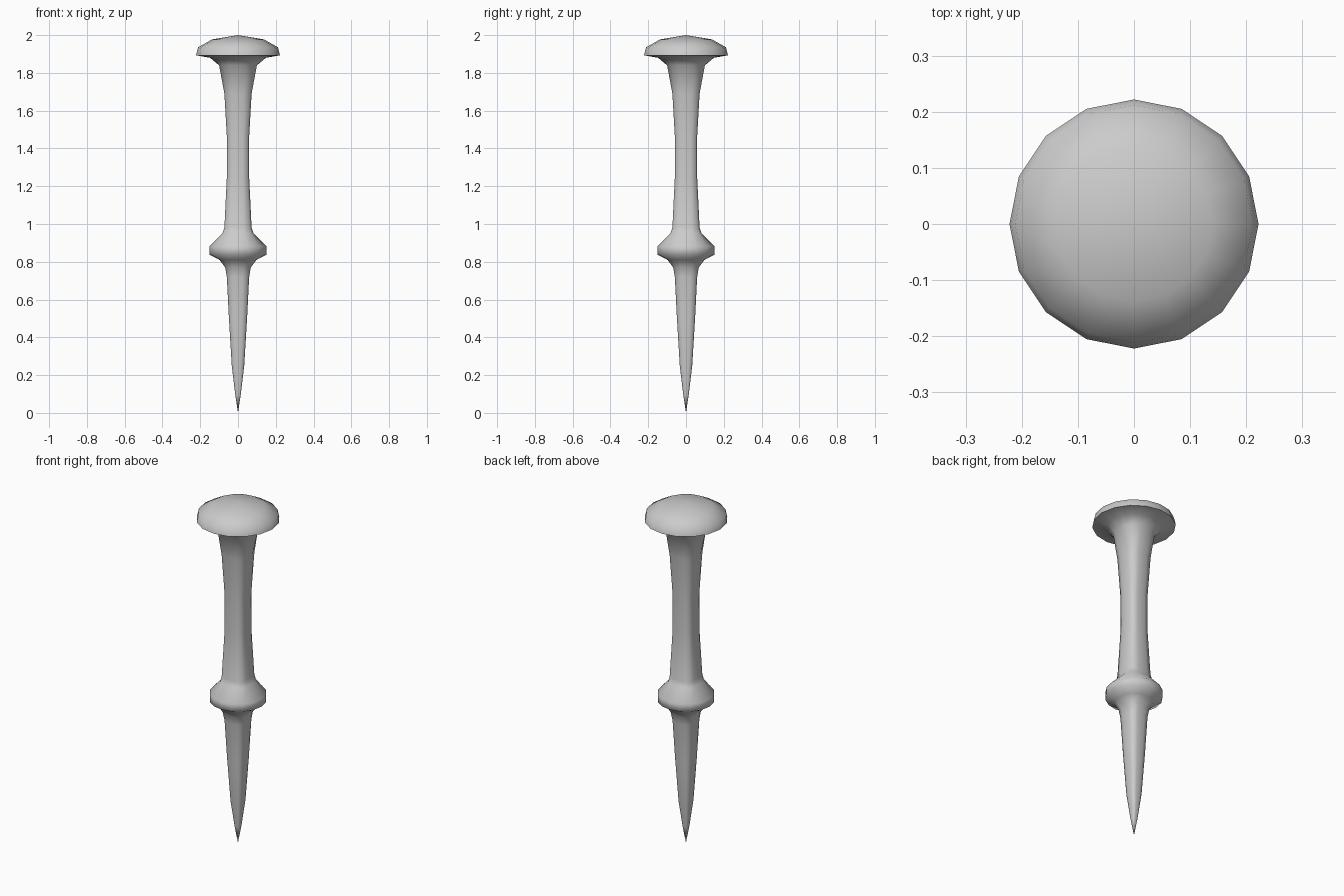
import bpy, bmesh, math

if "Cube" in bpy.data.objects:
    bpy.data.objects.remove(bpy.data.objects["Cube"])

SIDES = 16

def ring(bm, z, r, corner):
    # Round ring when corner = 1, chamfered square when larger
    verts = []
    for k in range(SIDES):
        a = 2 * math.pi * k / SIDES
        c, s = math.cos(a), math.sin(a)
        d = r * min(1 / max(abs(c), abs(s)), corner)
        verts.append(bm.verts.new((d * c, d * s, z)))
    return verts

def loft(name, bottom, profile, top, angle):
    bm = bmesh.new()
    rings = [ring(bm, *p) for p in profile]
    for lo, hi in zip(rings, rings[1:]):
        for i in range(SIDES):
            j = (i + 1) % SIDES
            bm.faces.new((lo[i], lo[j], hi[j], hi[i]))
    for z, loop in ((bottom, rings[0]), (top, rings[-1])):
        tip = bm.verts.new((0, 0, z))
        for i in range(SIDES):
            bm.faces.new((loop[i], loop[(i + 1) % SIDES], tip))
    bmesh.ops.recalc_face_normals(bm, faces=bm.faces)
    me = bpy.data.meshes.new(name)
    bm.to_mesh(me)
    bm.free()
    ob = bpy.data.objects.new(name, me)
    bpy.context.collection.objects.link(ob)
    bpy.ops.object.select_all(action='DESELECT')
    ob.select_set(True)
    bpy.context.view_layer.objects.active = ob
    bpy.ops.object.shade_smooth_by_angle(angle=math.radians(angle))
    return ob

# Spike: point, squared blade, round collar, squared shaft, domed head (z, radius, corner)
profile = [
    (0.10, 0.015, 1.22), (0.25, 0.033, 1.22), (0.50, 0.048, 1.22),
    (0.72, 0.059, 1.22), (0.77, 0.068, 1.2), (0.81, 0.098, 1.08),
    (0.838, 0.152, 1), (0.882, 0.152, 1),
    (0.95, 0.083, 1.16), (0.98, 0.072, 1.22),
    (1.25, 0.059, 1.22), (1.46, 0.059, 1.22), (1.69, 0.072, 1.22),
    (1.84, 0.10, 1.1), (1.88, 0.148, 1),
    (1.893, 0.222, 1), (1.935, 0.212, 1), (1.977, 0.138, 1),
]
loft("spike", 0.0, profile, 2.0, 75)
